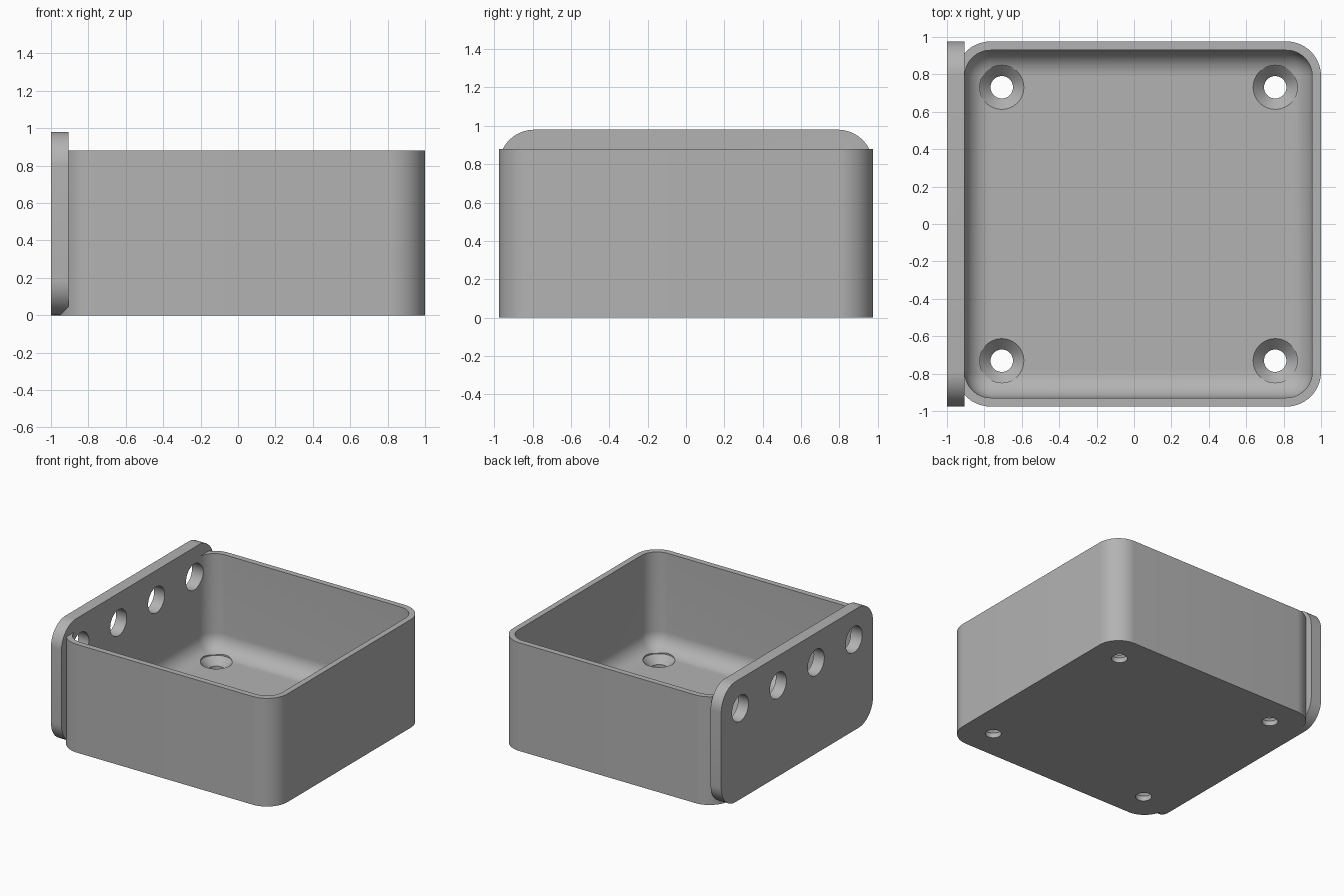
import bpy, bmesh, math
from mathutils import Matrix, Vector

cube = bpy.data.objects.get("Cube")
if cube:
    bpy.data.objects.remove(cube, do_unlink=True)

HALF = 0.976        # half width of box and plate
CX = 0.024          # box centre in x
R = 0.185           # outer corner radius
WALL = 0.047
FLOOR, RIM, TOP = 0.1, 0.88, 0.98
INNER = CX - HALF + WALL

grey = bpy.data.materials.new("light grey")
grey.use_nodes = True
colour = (0.45, 0.45, 0.45, 1)
grey.diffuse_color = colour
grey.node_tree.nodes["Principled BSDF"].inputs["Base Color"].default_value = colour


def make_object(name, bm):
    bmesh.ops.recalc_face_normals(bm, faces=bm.faces)
    mesh = bpy.data.meshes.new(name)
    bm.to_mesh(mesh)
    bm.free()
    mesh.materials.append(grey)
    obj = bpy.data.objects.new(name, mesh)
    bpy.context.collection.objects.link(obj)
    return obj


def rounded_block(name, low, high, radius, pick):
    """Block whose edges chosen by pick(a, b) are rounded."""
    low, high = Vector(low), Vector(high)
    bm = bmesh.new()
    bmesh.ops.create_cube(bm, size=1)
    for v in bm.verts:
        v.co = Vector([l if c < 0 else h for c, l, h in zip(v.co, low, high)])
    edges = [e for e in bm.edges if pick(e.verts[0].co, e.verts[1].co)]
    bmesh.ops.bevel(bm, geom=edges, offset=radius, offset_type='OFFSET',
                    segments=14, profile=0.5, affect='EDGES')
    return make_object(name, bm)


def lathe_cutter(name, profile, place):
    """Round cutter from (radius, height) points."""
    bm = bmesh.new()
    verts = [bm.verts.new((r, 0, z)) for r, z in profile]
    edges = [bm.edges.new(pair) for pair in zip(verts, verts[1:])]
    bmesh.ops.spin(bm, geom=verts + edges, axis=(0, 0, 1), cent=(0, 0, 0),
                   angle=math.tau, steps=56)
    bmesh.ops.remove_doubles(bm, verts=bm.verts, dist=0.0001)
    bmesh.ops.transform(bm, matrix=place, verts=bm.verts)
    return make_object(name, bm)


def combine(target, other, operation):
    mod = target.modifiers.new(operation.lower(), 'BOOLEAN')
    mod.operation, mod.solver, mod.object = operation, 'EXACT', other
    bpy.context.view_layer.objects.active = target
    bpy.ops.object.modifier_apply(modifier=mod.name)
    bpy.data.objects.remove(other, do_unlink=True)


def upright(a, b):
    return abs(a.z - b.z) > 0.01


def along_x(a, b):
    return abs(a.x - b.x) > 0.01


def upright_or_bottom(a, b):
    return upright(a, b) or a.z + b.z < 1


# Box body joined to the taller side plate
box = rounded_block("open_box", (CX - HALF, -HALF, 0), (1, HALF, RIM), R, upright)
plate = rounded_block("side_plate", (-1, -HALF, 0), (INNER, HALF, TOP), R, along_x)
combine(box, plate, 'UNION')

# Cavity with rounded corners and floor fillet
cavity = rounded_block("cavity_cutter", (INNER, WALL - HALF, FLOOR),
                       (1 - WALL, HALF - WALL, 1.5), R - WALL, upright_or_bottom)
combine(box, cavity, 'DIFFERENCE')

# Countersunk screw holes in the floor
screw = [(0, -0.1), (0.06, -0.1), (0.06, 0.04), (0.118, FLOOR), (0.118, 0.3), (0, 0.3)]
for sx in (-1, 1):
    for sy in (-1, 1):
        place = Matrix.Translation((CX + sx * 0.731, sy * 0.731, 0))
        combine(box, lathe_cutter("screw_cutter", screw, place), 'DIFFERENCE')

# Row of round holes through the plate
bore = [(0, -0.2), (0.106, -0.2), (0.106, 0.2), (0, 0.2)]
for i in range(4):
    place = (Matrix.Translation((-0.95, (i - 1.5) * 0.487, 0.74))
             @ Matrix.Rotation(math.pi / 2, 4, 'Y'))
    combine(box, lathe_cutter("bore_cutter", bore, place), 'DIFFERENCE')

# Smooth shading with crisp edges
bpy.ops.object.select_all(action='DESELECT')
box.select_set(True)
bpy.context.view_layer.objects.active = box
bpy.ops.object.shade_smooth_by_angle(angle=math.radians(30))
